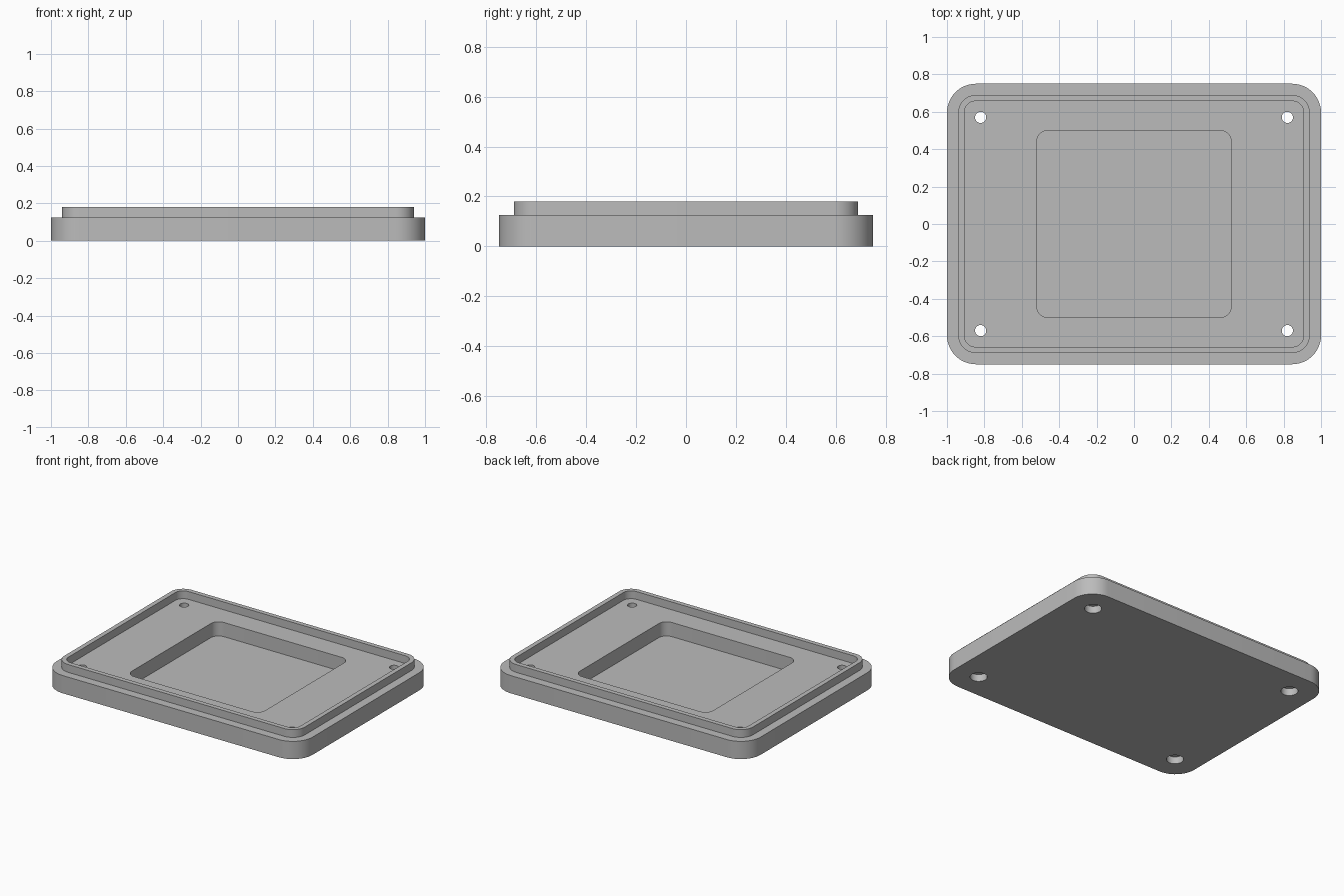
import bpy, bmesh
from math import sin, cos, pi, radians

cube = bpy.data.objects.get("Cube")
if cube:
    bpy.data.objects.remove(cube, do_unlink=True)

grey = bpy.data.materials.new("plain grey")
grey.use_nodes = True
grey.diffuse_color = (0.5, 0.5, 0.5, 1)
grey.node_tree.nodes["Principled BSDF"].inputs["Base Color"].default_value = grey.diffuse_color


def rounded_rect(half_x, half_y, r, z, steps=12):
    """Counter-clockwise rounded rectangle at height z."""
    pts = []
    for i, (sx, sy) in enumerate([(1, 1), (-1, 1), (-1, -1), (1, -1)]):
        for k in range(steps + 1):
            a = (i + k / steps) * pi / 2
            pts.append((sx * (half_x - r) + r * cos(a), sy * (half_y - r) + r * sin(a), z))
    return pts


def circle(x, y, r, z, sides=32):
    return [(x + r * cos(2 * pi * k / sides), y + r * sin(2 * pi * k / sides), z)
            for k in range(sides)]


def loft(name, rings):
    """Skin a stack of matching rings and cap both ends."""
    bm = bmesh.new()
    loops = [[bm.verts.new(p) for p in ring] for ring in rings]
    for a, b in zip(loops, loops[1:]):
        for k in range(len(a)):
            n = (k + 1) % len(a)
            bm.faces.new((a[k], a[n], b[n], b[k]))
    bm.faces.new(loops[0][::-1])
    bm.faces.new(loops[-1])
    bmesh.ops.recalc_face_normals(bm, faces=bm.faces)
    mesh = bpy.data.meshes.new(name)
    bm.to_mesh(mesh)
    bm.free()
    mesh.materials.append(grey)
    obj = bpy.data.objects.new(name, mesh)
    bpy.context.collection.objects.link(obj)
    return obj


BASE, TOP, POCKET = 0.125, 0.18, 0.025

# Base plate, raised lip, recessed floor and pocket in one skin
plate = loft("cover_plate", [
    rounded_rect(1, 0.75, 0.155, 0),
    rounded_rect(1, 0.75, 0.155, BASE),
    rounded_rect(0.94, 0.69, 0.095, BASE),
    rounded_rect(0.94, 0.69, 0.095, TOP),
    rounded_rect(0.907, 0.657, 0.06, TOP),
    rounded_rect(0.907, 0.657, 0.06, BASE),
    rounded_rect(0.52, 0.5, 0.06, BASE),
    rounded_rect(0.52, 0.5, 0.06, POCKET),
])

# Corner screw holes, counterbored from below
bpy.context.view_layer.objects.active = plate
for x in (-0.82, 0.82):
    for y in (-0.57, 0.57):
        cutter = loft("screw_hole_cutter", [
            circle(x, y, 0.055, -0.1), circle(x, y, 0.055, 0.05),
            circle(x, y, 0.03, 0.05), circle(x, y, 0.03, 0.3)])
        cutter.hide_render = True
        mod = plate.modifiers.new("screw_hole", "BOOLEAN")
        mod.operation = "DIFFERENCE"
        mod.solver = "EXACT"
        mod.object = cutter
        bpy.ops.object.modifier_apply(modifier=mod.name)
        bpy.data.objects.remove(cutter, do_unlink=True)

# Smooth rounded corners, crisp edges
bpy.ops.object.select_all(action="DESELECT")
plate.select_set(True)
bpy.ops.object.shade_smooth_by_angle(angle=radians(30))
